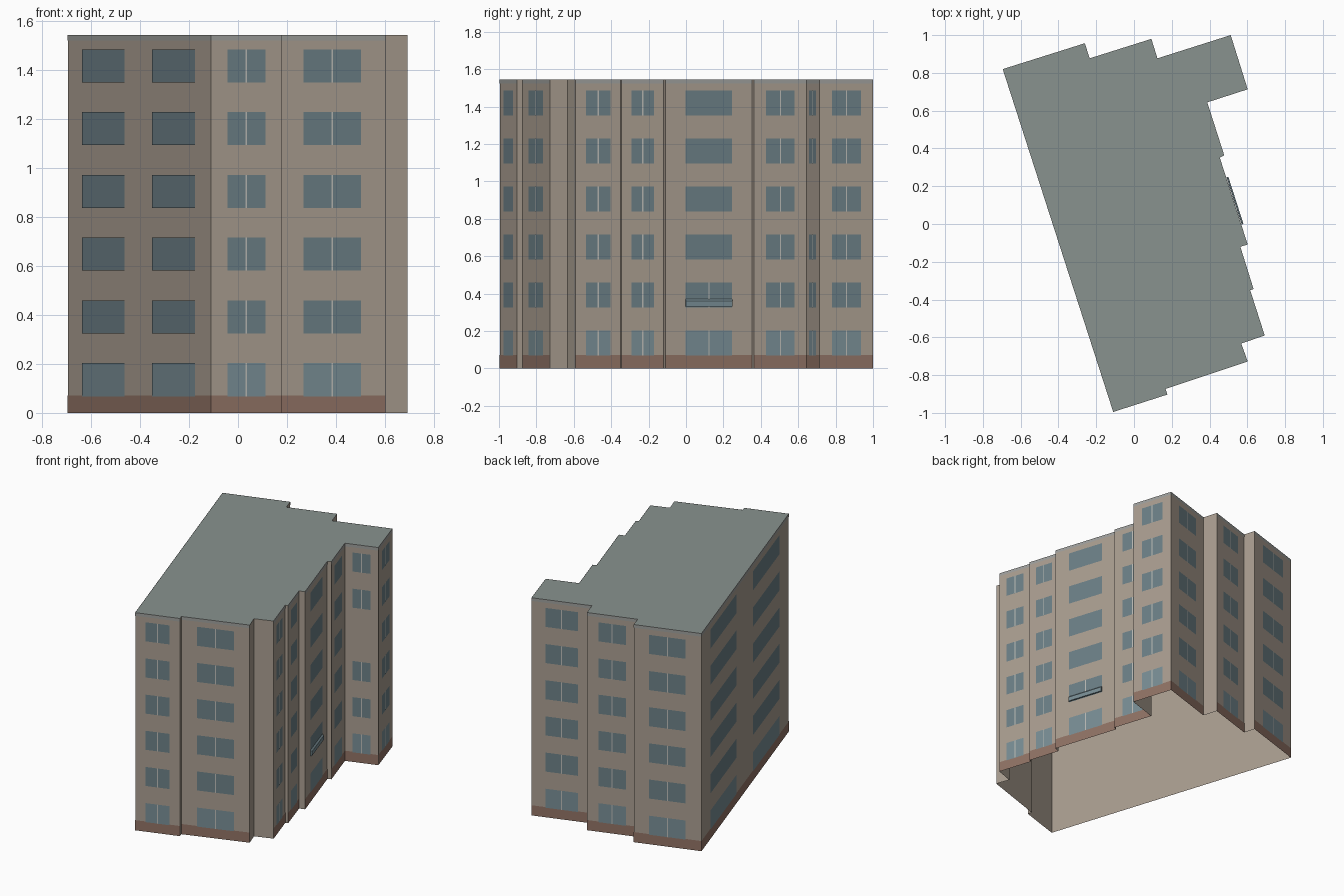
import bpy
from mathutils import Vector

if "Cube" in bpy.data.objects:
    bpy.data.objects.remove(bpy.data.objects["Cube"])

H = 1.544          # building height
STEP = 0.2566      # storey height
FLOORS = 6


def material(name, rgb):
    m = bpy.data.materials.new(name)
    m.diffuse_color = (*rgb, 1)
    m.use_nodes = True
    m.node_tree.nodes["Principled BSDF"].inputs["Base Color"].default_value = m.diffuse_color
    return m


WALL = material("wall_tan", (0.40, 0.34, 0.28))
ROOF = material("roof_grey", (0.25, 0.29, 0.275))
GLASS = material("window_glass", (0.15, 0.215, 0.24))
GLASS_LOW = material("ground_window_glass", (0.19, 0.27, 0.30))
BASE = material("plinth_brown", (0.28, 0.17, 0.13))
TRIM = material("parapet_grey", (0.34, 0.345, 0.33))
BAR = material("mullion_pale", (0.50, 0.50, 0.47))


def mesh_object(name, verts, faces, mat):
    me = bpy.data.meshes.new(name)
    me.from_pydata(verts, [], faces)
    me.materials.append(mat)
    ob = bpy.data.objects.new(name, me)
    bpy.context.collection.objects.link(ob)
    return ob


# footprint, clockwise from above: x, y, decorated (1 = the wall starting here has windows)
PLAN = [
    (-0.695, 0.82, 1), (-0.26, 0.957, 0), (-0.235, 0.877, 1), (0.092, 0.98, 0),
    (0.124, 0.877, 1), (0.512, 1.0, 1), (0.602, 0.713, 1), (0.388, 0.644, 1),
    (0.478, 0.363, 0), (0.454, 0.352, 1), (0.602, -0.109, 0), (0.563, -0.12, 1),
    (0.633, -0.344, 0), (0.615, -0.35, 1), (0.692, -0.59, 0), (0.568, -0.633, 0),
    (0.602, -0.728, 1), (0.167, -0.873, 0), (0.177, -0.903, 1), (-0.11, -0.995, 1),
]
N = len(PLAN)
pts = [Vector((x, y, 0)) for x, y, _ in PLAN]
UP = Vector((0, 0, H))

# wall shell, open underneath
mesh_object("outer_walls", pts + [p + UP for p in pts],
            [(i, i + N, (i + 1) % N + N, (i + 1) % N) for i in range(N)], WALL)
# flat roof
mesh_object("roof", [p + UP for p in pts], [tuple(reversed(range(N)))], ROOF)


class Panels:
    """Collects flat rectangles laid on walls into one object."""

    def __init__(self, name, mat):
        self.name, self.mat, self.v, self.f = name, mat, [], []

    def add(self, p, q, t0, t1, z0, z1, off):
        d = q - p
        out = Vector((-d.y, d.x, 0)).normalized() * off
        a, b = p + d * t0 + out, p + d * t1 + out
        n = len(self.v)
        lo, hi = Vector((0, 0, z0)), Vector((0, 0, z1))
        self.v += [a + lo, a + hi, b + hi, b + lo]
        self.f.append((n, n + 1, n + 2, n + 3))

    def build(self):
        mesh_object(self.name, self.v, self.f, self.mat)


plinth = Panels("plinth", BASE)
parapet = Panels("parapet_band", TRIM)
windows = Panels("windows", GLASS)
low_windows = Panels("ground_windows", GLASS_LOW)
mullions = Panels("mullions", BAR)

LONG_SIDE, CENTRE_BAY, INNER_RETURN = N - 1, 9, 6

for i, (_, _, decorated) in enumerate(PLAN):
    if not decorated:
        continue
    p, q = pts[i], pts[(i + 1) % N]
    plinth.add(p, q, 0, 1, 0, 0.072, 0.001)
    parapet.add(p, q, 0, 1, H - 0.022, H, 0.001)
    # the long side carries two window columns, the other walls one
    spans = [(0.11, 0.41), (0.60, 0.90)] if i == LONG_SIDE else [(0.23, 0.77)]
    for k in range(FLOORS):
        if i == INNER_RETURN and k == 3:
            continue
        z0 = 0.068 + k * STEP
        for t0, t1 in spans:
            (windows if k else low_windows).add(p, q, t0, t1, z0, z0 + 0.135, 0.002)
            if i == LONG_SIDE or (i == CENTRE_BAY and k > 1):
                continue
            mid, half = (t0 + t1) / 2, 0.003 / (q - p).length
            mullions.add(p, q, mid - half, mid + half, z0, z0 + 0.135, 0.003)

for part in (plinth, parapet, windows, low_windows, mullions):
    part.build()

# shallow sloping canopy below the first-floor window of the centre bay
p, q = pts[CENTRE_BAY], pts[CENTRE_BAY + 1]
d = q - p
out = Vector((-d.y, d.x, 0)).normalized()
profile = [(0.002, 0.370), (0.012, 0.360), (0.012, 0.330), (0.002, 0.330)]
verts = [p + d * t + out * o + Vector((0, 0, z)) for t in (0.23, 0.77) for o, z in profile]
faces = [(j, (j + 1) % 4, (j + 1) % 4 + 4, j + 4) for j in range(4)]
mesh_object("entrance_canopy", verts, faces + [(3, 2, 1, 0), (4, 5, 6, 7)], GLASS_LOW)
